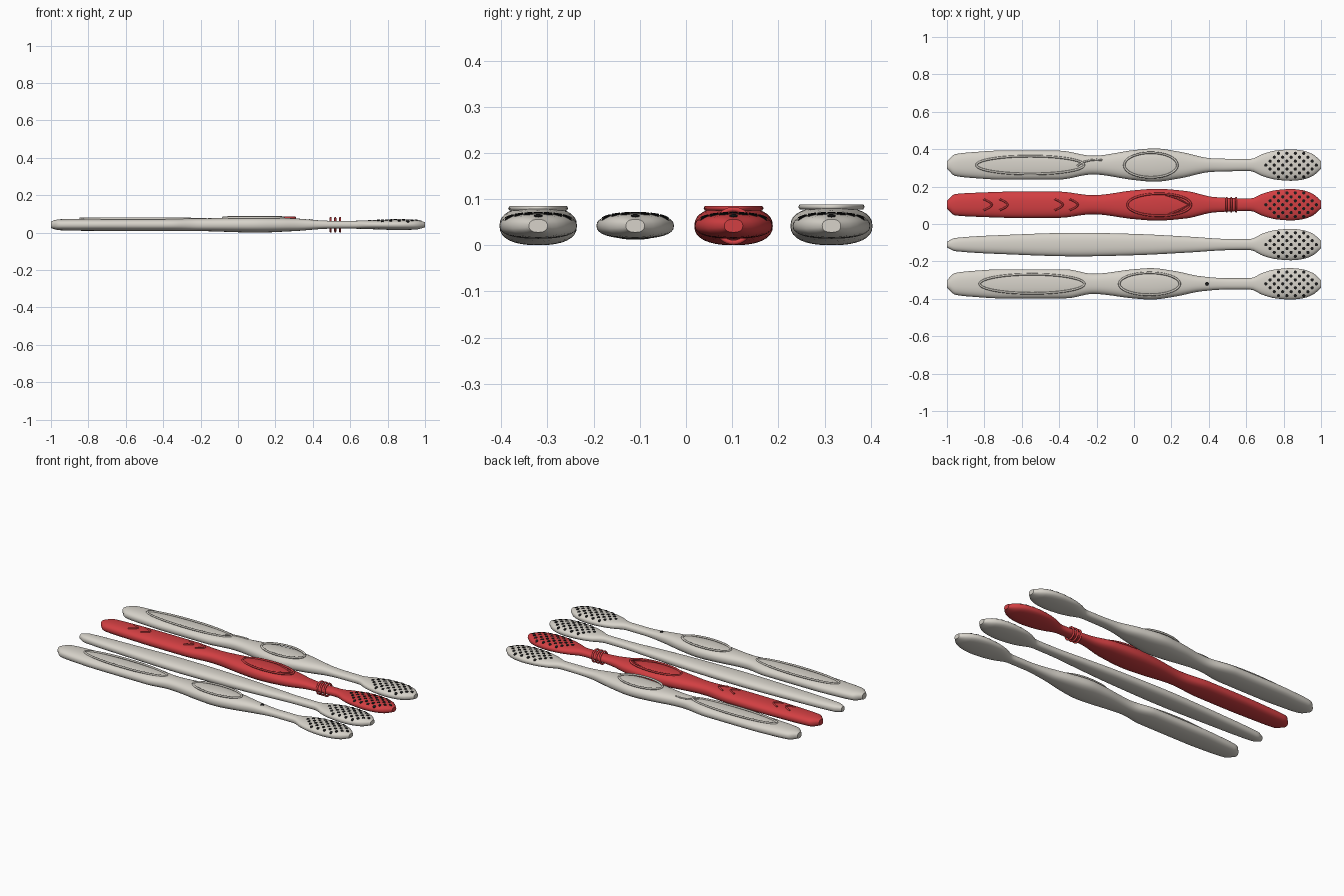
import bpy, bmesh, math

if "Cube" in bpy.data.objects:
    bpy.data.objects.remove(bpy.data.objects["Cube"])

def material(name, rgb):
    m = bpy.data.materials.new(name)
    m.diffuse_color = (*rgb, 1)
    m.use_nodes = True
    m.node_tree.nodes["Principled BSDF"].inputs["Base Color"].default_value = m.diffuse_color
    return m

WHITE = material("warm_white", (0.68, 0.65, 0.59))
RED = material("red", (0.65, 0.05, 0.055))
DARK = material("near_black", (0.01, 0.01, 0.01))
ZC, N = 0.042, 2.4          # centre height and superellipse exponent

def sample(pts, x):
    """Smooth interpolation through (x, value) points."""
    def slope(i):
        if i == 0 or i == len(pts) - 1:
            j = max(i, 1)
            return (pts[j][1] - pts[j-1][1]) / (pts[j][0] - pts[j-1][0])
        a = (pts[i][1] - pts[i-1][1]) / (pts[i][0] - pts[i-1][0])
        b = (pts[i+1][1] - pts[i][1]) / (pts[i+1][0] - pts[i][0])
        return 0 if a * b <= 0 else 2 * a * b / (a + b)
    for i in range(len(pts) - 1):
        (x0, v0), (x1, v1) = pts[i], pts[i+1]
        if x <= x1 + 1e-9:
            d = x1 - x0
            t = (x - x0) / d
            return (v0 * (1 + 2*t) * (1-t)**2 + slope(i) * d * t * (1-t)**2
                    + v1 * t*t * (3 - 2*t) + slope(i+1) * d * t*t * (t-1))
    return pts[-1][1]

def mesh_object(name, bm, mat, angle=40):
    bmesh.ops.recalc_face_normals(bm, faces=bm.faces)
    me = bpy.data.meshes.new(name)
    bm.to_mesh(me)
    bm.free()
    ob = bpy.data.objects.new(name, me)
    bpy.context.collection.objects.link(ob)
    me.materials.append(mat)
    bpy.ops.object.select_all(action='DESELECT')
    ob.select_set(True)
    bpy.context.view_layer.objects.active = ob
    bpy.ops.object.shade_smooth_by_angle(angle=math.radians(angle))
    return ob

def tube(name, pts, r, mat, closed=False):
    """Thin round bead along a path."""
    cu = bpy.data.curves.new(name, 'CURVE')
    cu.dimensions = '3D'
    cu.bevel_depth, cu.bevel_resolution = r, 1
    cu.use_fill_caps = True
    sp = cu.splines.new('POLY')
    sp.points.add(len(pts) - 1)
    for p, c in zip(sp.points, pts):
        p.co = (*c, 1)
    sp.use_cyclic_u = closed
    sp.use_smooth = True
    ob = bpy.data.objects.new(name, cu)
    bpy.context.collection.objects.link(ob)
    cu.materials.append(mat)

class Brush:
    def __init__(self, name, y, widths, heights, mat):
        self.name, self.y, self.w, self.h, self.mat = name, y, widths, heights, mat
        # lofted superelliptic body
        xs = [-1, -0.985, -0.97, -0.957] + [-0.94 + 0.02*i for i in range(97)] + [0.99, 1.0]
        bm, rings, seg = bmesh.new(), [], 32
        for x in xs:
            w, h = sample(widths, x), sample(heights, x)
            ring = []
            for k in range(seg):
                c, s = math.cos(2*math.pi*k/seg), math.sin(2*math.pi*k/seg)
                ring.append(bm.verts.new((
                    x, y + math.copysign(abs(c)**(2/N), c) * w,
                    ZC + math.copysign(abs(s)**(2/N), s) * h)))
            rings.append(ring)
        for a, b in zip(rings, rings[1:]):
            for k in range(seg):
                bm.faces.new((a[k], a[(k+1) % seg], b[(k+1) % seg], b[k]))
        bm.faces.new(rings[0])
        bm.faces.new(rings[-1])
        mesh_object(name + "_body", bm, mat)

    def top(self, x, dy):
        """Height of the upper surface."""
        u = min(abs(dy) / sample(self.w, x), 1)
        return ZC + sample(self.h, x) * (1 - u**N)**(1/N)

    def dots(self, name, places, r=0.009):
        bm = bmesh.new()
        for x, dy in places:
            c = []
            for k in range(8):
                a = 2*math.pi*k/8
                px, py = x + r*math.cos(a), dy + r*math.sin(a)
                c.append((px, self.y + py, self.top(px, py)))
            lo = [bm.verts.new((p[0], p[1], p[2] - 0.003)) for p in c]
            hi = [bm.verts.new((p[0], p[1], p[2] + 0.002)) for p in c]
            bm.faces.new(hi)
            bm.faces.new(lo[::-1])
            for k in range(8):
                bm.faces.new((lo[k], lo[(k+1) % 8], hi[(k+1) % 8], hi[k]))
        mesh_object(self.name + "_" + name, bm, DARK)

    def oval(self, name, cx, rx, ry, z):
        pts = [(cx + rx*math.cos(2*math.pi*k/56), self.y + ry*math.sin(2*math.pi*k/56), z)
               for k in range(56)]
        tube(self.name + "_" + name, pts, 0.006, self.mat, True)

    def line(self, name, pts, r=0.005):
        tube(self.name + "_" + name,
             [(x, self.y + d, self.top(x, d) + 0.001) for x, d in pts], r, self.mat)

# shared head outline and thickness
HEAD = [(0.69, 0.06), (0.76, 0.078), (0.84, 0.084), (0.9, 0.078), (0.96, 0.056), (1.0, 0.02)]
HEAD_H = [(0.5, 0.021), (0.6, 0.021), (0.72, 0.024), (0.85, 0.028), (0.95, 0.026), (1.0, 0.014)]
GRIP_H = [(-1, 0.018), (-0.957, 0.029), (-0.85, 0.032), (-0.4, 0.034), (-0.22, 0.034),
          (0.1, 0.042), (0.3, 0.034)]
THIN_H = [(-1, 0.016), (-0.957, 0.024), (-0.6, 0.028), (-0.3, 0.03), (0.1, 0.028)]

# four brush bodies
upper = Brush("back_brush", 0.315, [(-1, 0.02), (-0.957, 0.058), (-0.85, 0.07), (-0.7, 0.078),
    (-0.4, 0.077), (-0.22, 0.05), (0, 0.08), (0.11, 0.089), (0.25, 0.07), (0.42, 0.036),
    (0.62, 0.032)] + HEAD, GRIP_H + HEAD_H, WHITE)
red = Brush("red_brush", 0.103, [(-1, 0.02), (-0.957, 0.057), (-0.85, 0.064), (-0.6, 0.071),
    (-0.4, 0.07), (-0.22, 0.051), (0, 0.077), (0.12, 0.085), (0.28, 0.073), (0.43, 0.041),
    (0.62, 0.033)] + HEAD, GRIP_H + HEAD_H, RED)
thin = Brush("thin_brush", -0.11, [(-1, 0.015), (-0.957, 0.035), (-0.7, 0.051), (-0.3, 0.063),
    (0, 0.057), (0.3, 0.042), (0.5, 0.03), (0.62, 0.029)] + HEAD, THIN_H + HEAD_H, WHITE)
front = Brush("front_brush", -0.32, [(-1, 0.02), (-0.957, 0.058), (-0.85, 0.07), (-0.7, 0.078),
    (-0.36, 0.077), (-0.22, 0.054), (0, 0.078), (0.09, 0.084), (0.22, 0.068), (0.36, 0.04),
    (0.5, 0.03), (0.62, 0.03)] + HEAD, GRIP_H + HEAD_H, WHITE)

# staggered bristle holes on every head
for b in (upper, red, thin, front):
    spots = []
    for row in range(-3, 4):
        for col in range(-3, 4):
            x = 0.84 + col*0.045 + (0.0225 if row % 2 else 0)
            dy = row * 0.021
            if ((x - 0.84) / 0.14)**2 + (dy / 0.073)**2 < 1.02:
                spots.append((x, dy))
    b.dots("bristle_holes", spots)

# raised oval grip rims
upper.oval("handle_rim", -0.555, 0.288, 0.048, 0.075)
upper.oval("thumb_rim", 0.09, 0.142, 0.066, 0.083)
red.oval("thumb_rim", 0.135, 0.17, 0.059, 0.08)
front.oval("handle_rim", -0.545, 0.28, 0.051, 0.075)
front.oval("thumb_rim", 0.083, 0.162, 0.059, 0.08)

# small surface details
front.dots("neck_dot", [(0.39, 0)], 0.011)
upper.line("swoosh", [(-0.305, -0.005), (-0.275, 0.015), (-0.235, 0.026), (-0.2, 0.029),
                      (-0.17, 0.026)])
for i, x in enumerate((-0.76, -0.675, -0.38, -0.3)):
    red.line(f"grip_arc_{i+1}", [(x - 0.045*abs(t)**1.7, 0.03*t)
                                 for t in (-1, -0.75, -0.5, -0.25, 0, 0.25, 0.5, 0.75, 1)])
red.line("thumb_chevron", [(0.17, 0.053), (0.23, 0.035), (0.295, 0), (0.25, -0.025), (0.19, -0.05)])

# three bands round the red neck
for i, x in enumerate((0.495, 0.52, 0.546)):
    tube(f"red_brush_neck_band_{i+1}",
         [(x, red.y + 0.036*math.cos(2*math.pi*k/32), ZC + 0.036*math.sin(2*math.pi*k/32))
          for k in range(32)], 0.006, RED, True)
